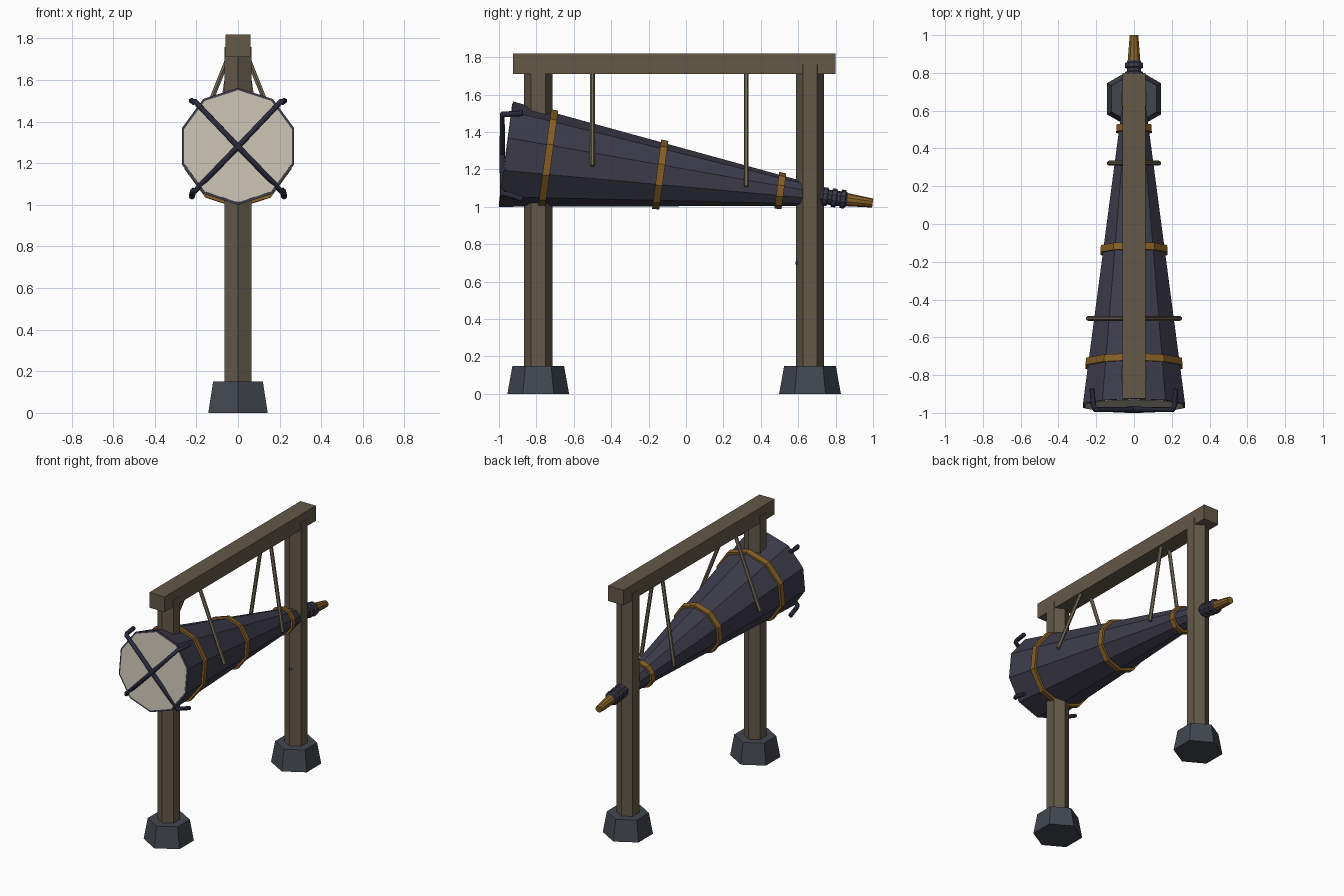
import bpy, bmesh, math
from mathutils import Vector

if "Cube" in bpy.data.objects:
    bpy.data.objects.remove(bpy.data.objects["Cube"])


def material(name, rgb):
    m = bpy.data.materials.new(name)
    m.diffuse_color = (*rgb, 1)
    m.use_nodes = True
    m.node_tree.nodes["Principled BSDF"].inputs["Base Color"].default_value = m.diffuse_color
    return m


WOOD = material("wood", (0.125, 0.098, 0.064))
STONE = material("stone", (0.055, 0.063, 0.078))
BODY = material("dark_metal", (0.046, 0.044, 0.07))
STRAP = material("strap_metal", (0.022, 0.022, 0.045))
BRASS = material("brass", (0.24, 0.115, 0.02))
LENS = material("lens", (0.55, 0.51, 0.42))
ROPE = material("rope", (0.18, 0.15, 0.10))


def finish(name, bm, mat):
    bmesh.ops.recalc_face_normals(bm, faces=bm.faces)
    me = bpy.data.meshes.new(name)
    bm.to_mesh(me)
    bm.free()
    me.materials.append(mat)
    ob = bpy.data.objects.new(name, me)
    bpy.context.collection.objects.link(ob)
    return ob


def lathe(name, mat, origin, axis, up, profile, n, closed=False):
    """Flat-sided turned part: profile is (distance along axis, radius)."""
    origin, d = Vector(origin), Vector(axis).normalized()
    u = (Vector(up) - d * d.dot(Vector(up))).normalized()
    r = u.cross(d)
    bm = bmesh.new()
    rings = []
    for s, rad in profile:
        rings.append([bm.verts.new(origin + d * s + rad * (
            math.cos(2 * math.pi * k / n) * u + math.sin(2 * math.pi * k / n) * r))
            for k in range(n)])
    pairs = list(zip(rings, rings[1:]))
    if closed:
        pairs.append((rings[-1], rings[0]))
    else:
        bm.faces.new(rings[0])
        bm.faces.new(rings[-1])
    for a, b in pairs:
        for k in range(n):
            bm.faces.new((a[k], a[(k + 1) % n], b[(k + 1) % n], b[k]))
    return finish(name, bm, mat)


def rod(name, mat, a, b, r0, r1, n=6):
    d = Vector(b) - Vector(a)
    return lathe(name, mat, a, d, (0, 1, 0), [(0, r0), (d.length, r1)], n)


# Hexagonal posts on stone feet
for label, y in (("front", -0.79), ("back", 0.663)):
    lathe(label + "_foot", STONE, (0, y, 0), (0, 0, 1), (0, 1, 0),
          [(0, 0.165), (0.15, 0.138)], 6)
    lathe(label + "_post", WOOD, (0, y, 0.1), (0, 0, 1), (0, 1, 0),
          [(0, 0.075), (1.66, 0.075)], 6)

# Top beam
bm = bmesh.new()
bmesh.ops.create_cube(bm, size=1)
bmesh.ops.scale(bm, vec=(0.122, 1.725, 0.11), verts=bm.verts)
bmesh.ops.translate(bm, vec=(0, -0.0625, 1.765), verts=bm.verts)
finish("top_beam", bm, WOOD)

# Telescope, tilted down towards the eyepiece
TILT = math.radians(7.6)
MOUTH = (0, -0.9625, 1.2815)
AXIS = (0, math.cos(TILT), -math.sin(TILT))
UP = (0, 0, 1)


def on_axis(name, mat, profile, n=10, closed=False):
    return lathe(name, mat, MOUTH, AXIS, UP, profile, n, closed)


def tube_radius(s):
    return 0.284 - 0.1365 * s


on_axis("telescope_tube", BODY, [(0, 0.284), (1.66, tube_radius(1.66))])
on_axis("lens", LENS, [(-0.003, 0.272), (0.02, 0.272)])

# Brass bands
for i, s in enumerate((0.227, 0.832, 1.48)):
    r, w = tube_radius(s), 0.019
    on_axis(f"brass_band_{i + 1}", BRASS,
            [(s - w, r - 0.01), (s - w, r + 0.017), (s + w, r + 0.014), (s + w, r - 0.01)],
            closed=True)

# Ribbed focus collar and eyepiece
collar = [(1.6, 0.04)]
for s in (1.722, 1.77, 1.818):
    collar += [(s - 0.015, 0.04), (s - 0.011, 0.05), (s + 0.011, 0.05), (s + 0.015, 0.04)]
on_axis("focus_collar", BODY, collar + [(1.842, 0.036)])
on_axis("eyepiece", BRASS, [(1.83, 0.036), (1.978, 0.024)])

# Crossed lens straps with hooked ends
for side in (-1, 1):
    for label, z1, z2 in (("upper", 1.495, 1.5), ("lower", 1.068, 1.04)):
        cu = bpy.data.curves.new(f"{label}_strap", 'CURVE')
        cu.dimensions = '3D'
        cu.bevel_depth = 0.015
        cu.bevel_resolution = 1
        cu.use_fill_caps = True
        pts = [(0, -0.982, 1.28), (side * 0.205, -0.982, z1),
               (side * 0.215, -0.96, z1), (side * 0.222, -0.872, z2)]
        sp = cu.splines.new('POLY')
        sp.points.add(len(pts) - 1)
        for p, co in zip(sp.points, pts):
            p.co = (*co, 1)
        cu.materials.append(STRAP)
        ob = bpy.data.objects.new(f"{label}_strap_{'left' if side < 0 else 'right'}", cu)
        bpy.context.collection.objects.link(ob)

# Hanging ropes
for label, y, x, z in (("front", -0.5, 0.243, 1.22), ("back", 0.322, 0.132, 1.11)):
    for side in (-1, 1):
        rod(f"{label}_rope_{'left' if side < 0 else 'right'}", ROPE,
            (side * 0.03, y, 1.75), (side * x, y, z), 0.013, 0.013)

# Small slanted peg in the back post
rod("post_peg", BODY, (0, 0.598, 0.69), (0, 0.64, 0.88), 0.014, 0.025)
